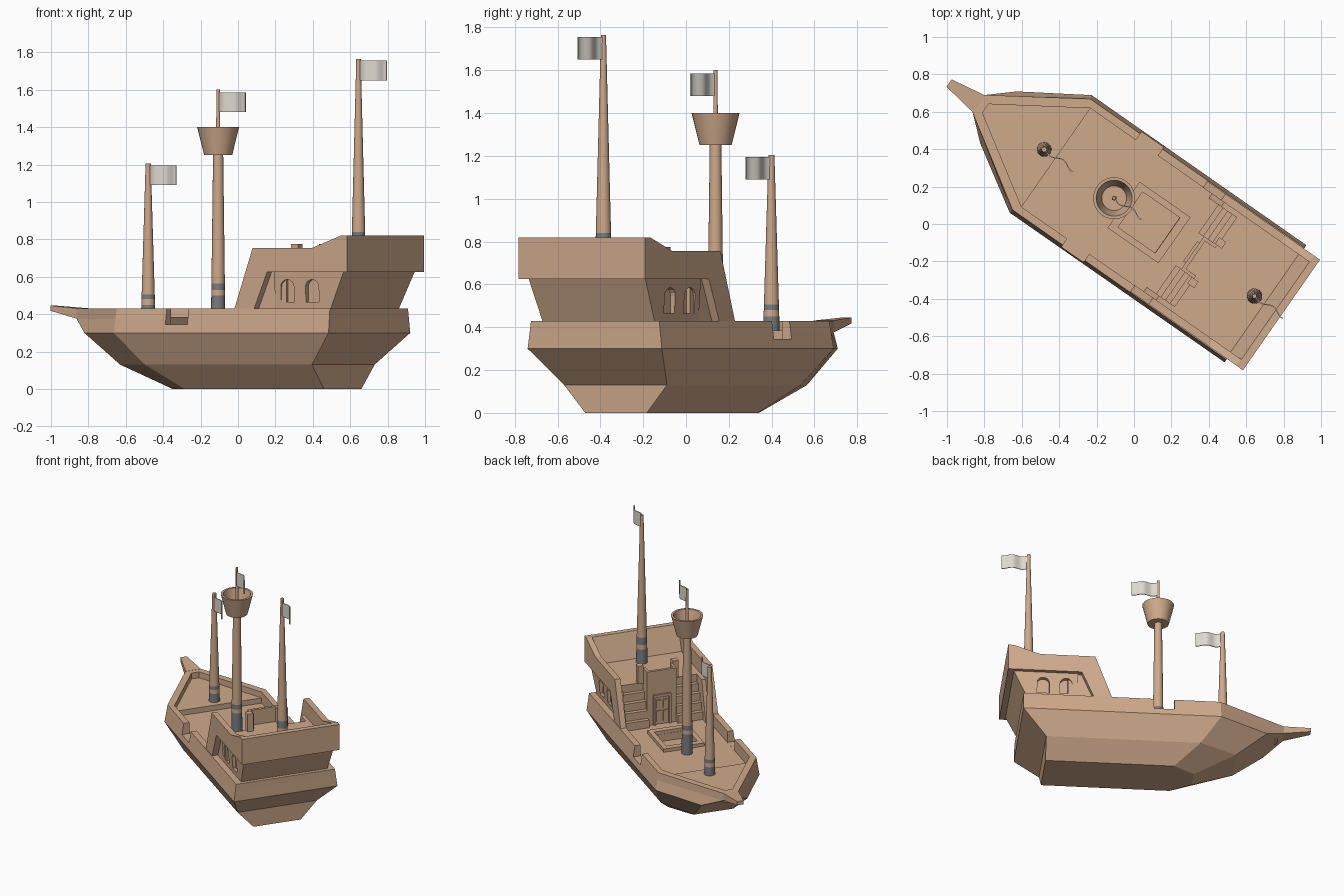
import bpy, bmesh, math
from mathutils import Matrix

if "Cube" in bpy.data.objects:
    bpy.data.objects.remove(bpy.data.objects["Cube"])

# The ship is built along local +x (bow) and then turned on its diagonal heading
PLACE = Matrix.Translation((0.03, 0.043, 0)) @ Matrix.Rotation(math.radians(145.1), 4, 'Z')


def material(name, color):
    m = bpy.data.materials.new(name)
    m.diffuse_color = (*color, 1)
    m.use_nodes = True
    m.node_tree.nodes["Principled BSDF"].inputs["Base Color"].default_value = m.diffuse_color
    return m


WOOD = material("wood", (0.62, 0.40, 0.26))
IRON = material("iron_grey", (0.19, 0.20, 0.22))
CLOTH = material("flag_cloth", (0.72, 0.69, 0.62))
DECK, FORE, QUARTER, RAIL = 0.345, 0.385, 0.64, 0.43


def finish(name, bm, mats=(WOOD,)):
    bmesh.ops.recalc_face_normals(bm, faces=bm.faces)
    me = bpy.data.meshes.new(name)
    bm.to_mesh(me)
    bm.free()
    for m in mats:
        me.materials.append(m)
    ob = bpy.data.objects.new(name, me)
    bpy.context.collection.objects.link(ob)
    return ob


def loft(name, rings):
    bm = bmesh.new()
    vs = [[bm.verts.new(p) for p in r] for r in rings]
    n = len(rings[0])
    for a, b in zip(vs, vs[1:]):
        for i in range(n):
            j = (i + 1) % n
            bm.faces.new((a[i], a[j], b[j], b[i]))
    bm.faces.new(vs[0])
    bm.faces.new(vs[-1])
    return finish(name, bm)


def side_prism(name, profile, v0, v1):
    return loft(name, [[(u, v, z) for u, z in profile] for v in (v0, v1)])


def box(name, u0, u1, v0, v1, z0, z1):
    return side_prism(name, [(u0, z0), (u1, z0), (u1, z1), (u0, z1)], v0, v1)


def cut(ob, cutter):
    mod = ob.modifiers.new("cut", 'BOOLEAN')
    mod.operation, mod.solver, mod.object = 'DIFFERENCE', 'EXACT', cutter
    bpy.context.view_layer.objects.active = ob
    bpy.ops.object.modifier_apply(modifier=mod.name)
    bpy.data.objects.remove(cutter)


def smooth(ob):
    bpy.ops.object.select_all(action='DESELECT')
    ob.select_set(True)
    bpy.context.view_layer.objects.active = ob
    bpy.ops.object.shade_smooth_by_angle(angle=math.radians(35))


def lathe(name, u, profile, grey=(), sides=24):
    # profile: (radius, z) ; grey: segment numbers that are iron
    bm = bmesh.new()
    rings = [[bm.verts.new((u + r * math.cos(math.tau * i / sides),
                            r * math.sin(math.tau * i / sides), z))
              for i in range(sides)] for r, z in profile]
    for k, (a, b) in enumerate(zip(rings, rings[1:])):
        for i in range(sides):
            j = (i + 1) % sides
            f = bm.faces.new((a[i], a[j], b[j], b[i]))
            f.material_index = int(k in grey)
    bm.faces.new(rings[0])
    bm.faces.new(rings[-1])
    ob = finish(name, bm, (WOOD, IRON))
    smooth(ob)
    return ob


# Hull: one six-cornered ring per level, then the inside of the bulwark
def hull_ring(z, stern, mid, bow):
    half = [stern, mid, bow]
    return [(u, w, z) for u, w in half] + [(u, -w, z) for u, w in half[::-1]]


hull = loft("hull", [
    hull_ring(0.00, (-0.646, 0.175), (0.262, 0.175), (0.41, 0.076)),
    hull_ring(0.13, (-0.65, 0.293), (0.44, 0.293), (0.703, 0.146)),
    hull_ring(0.30, (-0.82, 0.382), (0.58, 0.383), (0.92, 0.17)),
    hull_ring(0.375, (-0.818, 0.372), (0.577, 0.371), (1.05, 0.056)),
    hull_ring(RAIL, (-0.817, 0.365), (0.575, 0.362), (1.05, 0.056)),
    hull_ring(RAIL, (-0.77, 0.318), (0.545, 0.322), (1.005, 0.028)),
    hull_ring(DECK, (-0.77, 0.318), (0.545, 0.322), (1.005, 0.028))])
for s in (1, -1):
    cut(hull, box("gangway_cutter", 0.105, 0.248, s * 0.3, s * 0.45, DECK + 0.001, 0.5))
cut(hull, box("hatch_cutter", -0.18, 0.06, -0.115, 0.115, 0.29, 0.4))

# Raised foredeck and bowsprit
loft("foredeck", [[(0.545, 0.325, z), (1.008, 0.03, z), (1.008, -0.03, z), (0.545, -0.325, z)]
                  for z in (DECK - 0.01, FORE)])
loft("bowsprit", [[(u, -w, z0), (u, w, z0), (u, w, z1), (u, -w, z1)]
                  for u, w, z0, z1 in ((1.045, 0.056, 0.375, 0.431), (1.242, 0.024, 0.418, 0.446))])

# Hatch frame
for s in (1, -1):
    box("hatch_side", -0.227, 0.104, s * 0.115, s * 0.15, DECK, 0.37)
for u in (-0.227, 0.06):
    box("hatch_end", u, u + 0.045, -0.115, 0.115, DECK, 0.37)

# Aft cabin with arched windows
cabin = loft("cabin", [[(-0.43, w, z), (back, w, z), (back, -w, z), (-0.43, -w, z)]
                       for z, w, back in ((DECK, 0.312, -0.75), (RAIL, 0.319, -0.79),
                                          (QUARTER, 0.333, -0.89))])
for s in (1, -1):
    for u in (-0.513, -0.674):
        arch = [(u - 0.043, 0.465), (u + 0.043, 0.465)]
        arch += [(u + 0.043 * math.cos(math.pi * i / 8), 0.545 + 0.04 * math.sin(math.pi * i / 8))
                 for i in range(9)]
        cut(cabin, side_prism("window_cutter", arch, s * 0.3, s * 0.4))

# Cabin front with door and balcony parapet
box("cabin_front", -0.44, -0.345, -0.108, 0.108, DECK, QUARTER)
box("balcony_front", -0.365, -0.345, -0.108, 0.108, QUARTER, 0.755)
for s in (1, -1):
    box("balcony_side", -0.43, -0.345, s * 0.09, s * 0.108, QUARTER, 0.755)
    box("balcony_post", -0.46, -0.415, s * 0.108, s * 0.15, QUARTER, 0.775)
    box("door_jamb", -0.346, -0.33, s * 0.05, s * 0.065, DECK, 0.555)
    box("door_panel_upper", -0.346, -0.337, s * 0.008, s * 0.042, 0.47, 0.53)
    box("door_panel_lower", -0.346, -0.337, s * 0.008, s * 0.042, 0.37, 0.45)
box("door_lintel", -0.346, -0.33, -0.065, 0.065, 0.555, 0.575)

# Stairs, side walls and raised aft bulwarks on both sides
for s in (1, -1):
    rise = (QUARTER - DECK) / 5
    for k in range(4):
        box("stair_step", -0.44, -0.31 - 0.03 * k, s * 0.105, s * 0.318,
            DECK + k * rise, DECK + (k + 1) * rise)
    side_prism("stair_side_wall", [(-0.25, DECK), (-0.33, 0.64), (-0.5, 0.64), (-0.5, DECK)],
               s * 0.29, s * 0.318)
    side_prism("aft_bulwark",
               [(-0.19, 0.425), (-0.31, 0.755), (-0.70, 0.755), (-0.885, 0.82), (-0.925, 0.82),
                (-0.925, 0.625), (-0.404, 0.625), (-0.318, 0.425)], s * 0.318, s * 0.36)
side_prism("stern_bulwark", [(-0.925, 0.625), (-0.925, 0.82), (-0.885, 0.82),
                             (-0.815, 0.64), (-0.815, 0.625)], -0.32, 0.32)


# Masts with iron bands: z levels interpolate a straight taper
def mast(name, u, levels, r0, r1):
    z0, z1 = levels[0], levels[-1]
    prof = [(r0 + (r1 - r0) * (z - z0) / (z1 - z0), z) for z in levels]
    return lathe(name, u, prof, grey=(0, 2))


mast("fore_mast", 0.622, [FORE - 0.01, 0.45, 0.48, 0.505, 1.205], 0.039, 0.014)
mast("main_mast", 0.166, [DECK - 0.01, 0.50, 0.53, 0.565, 1.27], 0.039, 0.027)
mast("mizzen_mast", -0.749, [QUARTER - 0.01, 0.75, 0.785, 0.84, 1.765], 0.041, 0.012)
lathe("main_topmast", 0.166, [(0.012, 1.26), (0.009, 1.6)], sides=16)
lathe("crows_nest", 0.166, [(0.03, 1.25), (0.075, 1.25), (0.112, 1.4), (0.096, 1.4),
                            (0.066, 1.28), (0.01, 1.28)], sides=32)


# Waving flags streaming aft
def flag(name, u, z0, z1):
    top, n = [], 16
    for side in (0.003, -0.003):
        row = [(u - 0.18 * i / n, side + 0.012 * math.sin(2.6 * math.pi * i / n), 0)
               for i in range(n + 1)]
        top += row if side > 0 else row[::-1]
    ob = loft(name, [[(x, y, z) for x, y, _ in top] for z in (z0, z1)])
    ob.data.materials[0] = CLOTH
    smooth(ob)


flag("fore_flag", 0.61, 1.09, 1.195)
flag("main_flag", 0.16, 1.48, 1.585)
flag("mizzen_flag", -0.76, 1.65, 1.755)

for ob in bpy.data.objects:
    ob.data.transform(PLACE)
